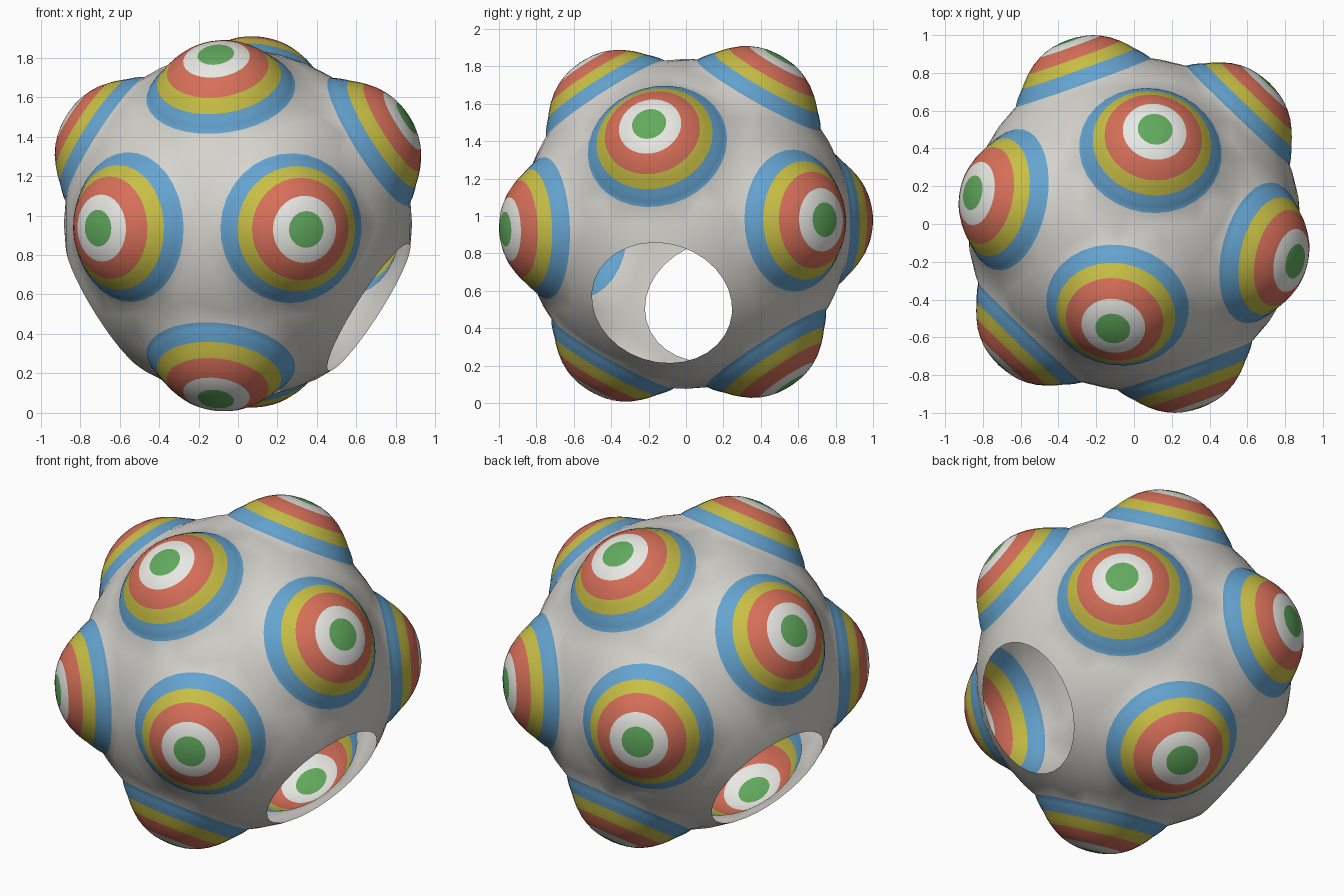
import bpy, bmesh, math
from mathutils import Vector, Matrix

if "Cube" in bpy.data.objects:
    bpy.data.objects.remove(bpy.data.objects["Cube"])

CENTRE = Vector((0, 0, 0.958))
SEG = 32
# knob profile from rim to tip: (radius, height along axis, colour index of band starting here)
PROFILE = [(.380, .796, 1), (.362, .824, 1), (.340, .850, 1), (.317, .874, 2), (.290, .906, 2),
           (.260, .936, 3), (.215, .973, 3), (.170, .999, 4), (.132, .016 + .999, 4),
           (.093, 1.026, 5), (.045, 1.033, 5)]
TIP = 1.036

def material(name, rgb):
    m = bpy.data.materials.new(name)
    m.diffuse_color = (*rgb, 1)
    m.use_nodes = True
    m.node_tree.nodes["Principled BSDF"].inputs["Base Color"].default_value = m.diffuse_color
    return m

mats = [material("shell_grey", (.66, .65, .61)), material("blue", (.13, .37, .63)),
        material("yellow", (.58, .52, .06)), material("red", (.68, .16, .10)),
        material("white", (.80, .80, .77)), material("green", (.12, .40, .11))]

# twelve icosahedron directions, turned a little
turn = Matrix.Rotation(math.radians(1.7), 3, 'X') @ Matrix.Rotation(math.radians(-12), 3, 'Z')
P = (1 + math.sqrt(5)) / 2
raw = [v for a in (-1, 1) for b in (-P, P) for v in ((b, 0, a), (0, a, b), (a, b, 0))]
axes = [(turn @ Vector(v).normalized(), v) for v in raw]
is_opening = lambda v: abs(v[0]) == P and v[2] < 0   # the two lower side positions are open

def ring(bm, d, r, h):
    u = d.orthogonal().normalized()
    w = d.cross(u)
    return [bm.verts.new(d * h + (u * math.cos(t) + w * math.sin(t)) * r)
            for t in (2 * math.pi * i / SEG for i in range(SEG))]

bm = bmesh.new()
# spherical shell: rim circles plus in-between points, skinned as a hull
rims = [ring(bm, d, *PROFILE[0][:2]) for d, _ in axes]
R = math.hypot(*PROFILE[0][:2])
ico = bmesh.new()
bmesh.ops.create_icosphere(ico, subdivisions=4, radius=R)
for v in ico.verts:
    if max(v.co.normalized().dot(d) for d, _ in axes) < math.cos(math.radians(28)):
        bm.verts.new(v.co)
ico.free()
bmesh.ops.convex_hull(bm, input=bm.verts[:])
# remove the flat caps over every rim
for rim in rims:
    s = set(rim)
    caps = [f for f in bm.faces if all(v in s for v in f.verts)]
    bmesh.ops.delete(bm, geom=caps, context='FACES_ONLY')
    inner = [e for e in bm.edges if not e.link_faces]
    bmesh.ops.delete(bm, geom=inner, context='EDGES')

# banded knobs on ten of the rims
for (d, v), rim in zip(axes, rims):
    if is_opening(v):
        continue
    low = rim
    for k, (r, h, c) in enumerate(PROFILE):
        if k + 1 < len(PROFILE):
            high = ring(bm, d, *PROFILE[k + 1][:2])
        else:
            high = [bm.verts.new(d * TIP)] * SEG
        for i in range(SEG):
            j = (i + 1) % SEG
            quad = [low[i], low[j], high[j], high[i]]
            f = bm.faces.new(list(dict.fromkeys(quad)))
            f.material_index = c
        low = high

for f in bm.faces:
    f.smooth = True
    f.normal_update()
    if f.normal.dot(f.calc_center_median()) < 0:
        f.normal_flip()
bmesh.ops.translate(bm, verts=bm.verts[:], vec=CENTRE)
me = bpy.data.meshes.new("knobbed_shell")
bm.to_mesh(me)
bm.free()
for m in mats:
    me.materials.append(m)
ob = bpy.data.objects.new("knobbed_shell", me)
bpy.context.collection.objects.link(ob)
